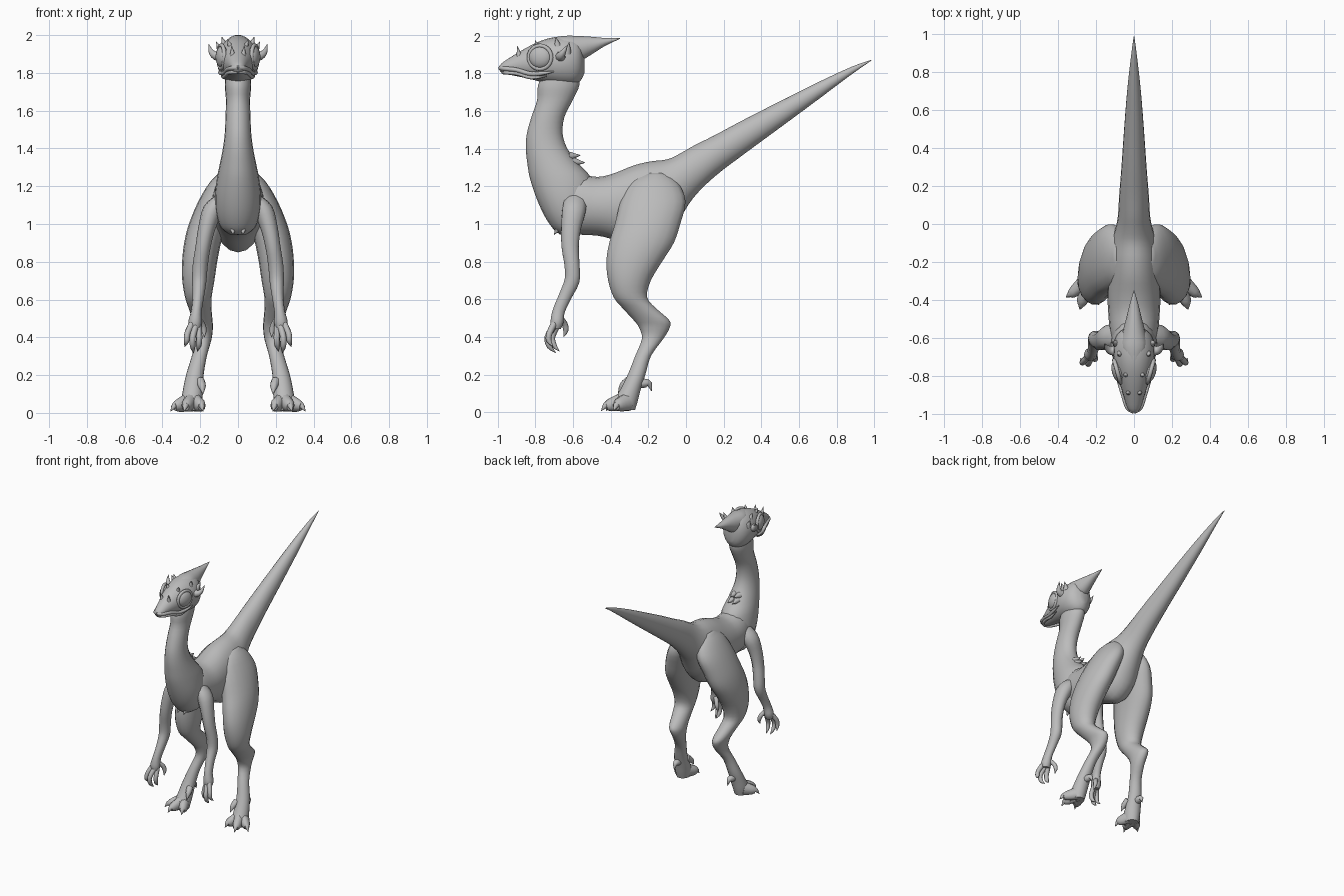
import bpy, bmesh, math
from mathutils import Vector

skin = bpy.data.materials.new("grey_skin")
skin.diffuse_color = (0.5, 0.5, 0.5, 1)


def spline(rows, sub):
    """Catmull-Rom interpolation of rows of numbers."""
    out = []
    for i in range(len(rows) - 1):
        p0, p1 = rows[max(i - 1, 0)], rows[i]
        p2, p3 = rows[i + 1], rows[min(i + 2, len(rows) - 1)]
        for k in range(sub):
            t = k / sub
            out.append([0.5 * (2 * b + (c - a) * t + (2 * a - 5 * b + 4 * c - d) * t * t
                               + (3 * b - a - 3 * c + d) * t ** 3)
                        for a, b, c, d in zip(p0, p1, p2, p3)])
    out.append(list(rows[-1]))
    return out


def finish(ob, name, mirror):
    ob.name = name
    ob.data.materials.clear()
    ob.data.materials.append(skin)
    if mirror:
        ob.modifiers.new("mirror", "MIRROR")
    bpy.ops.object.select_all(action='DESELECT')
    ob.select_set(True)
    bpy.context.view_layer.objects.active = ob
    bpy.ops.object.shade_smooth_by_angle(angle=math.radians(50))
    return ob


def loft(name, rings, n=16, mirror=False):
    """Skin a list of (centre, axis a, axis b) ellipses and cap the ends."""
    bm = bmesh.new()
    loops = []
    for c, a, b in rings:
        loops.append([bm.verts.new(c + a * math.cos(2 * math.pi * k / n)
                                   + b * math.sin(2 * math.pi * k / n)) for k in range(n)])
    for p, q in zip(loops, loops[1:]):
        for k in range(n):
            bm.faces.new((p[k], p[(k + 1) % n], q[(k + 1) % n], q[k]))
    bm.faces.new(loops[0])
    bm.faces.new(loops[-1])
    bmesh.ops.recalc_face_normals(bm, faces=bm.faces)
    me = bpy.data.meshes.new(name)
    bm.to_mesh(me)
    bm.free()
    ob = bpy.data.objects.new(name, me)
    bpy.context.collection.objects.link(ob)
    return finish(ob, name, mirror)


def loft_y(name, rows, n=20):
    """Rows: y, top z, bottom z, half width."""
    loft(name, [(Vector((0, y, (t + b) / 2)), Vector((max(w, .002), 0, 0)),
                 Vector((0, 0, max((t - b) / 2, .002)))) for y, t, b, w in spline(rows, 3)], n)


def loft_z(name, rows, n=20, mirror=False):
    """Rows: z, front y, back y, inner x, outer x."""
    loft(name, [(Vector(((i + o) / 2, (f + b) / 2, z)), Vector(((o - i) / 2, 0, 0)),
                 Vector((0, (b - f) / 2, 0))) for z, f, b, i, o in spline(rows, 3)], n, mirror)


def tube(name, rows, n=10, mirror=True, sub=3):
    """Rows: x, y, z, sideways radius, other radius."""
    rows = spline([r if len(r) == 5 else (*r, r[3]) for r in rows], sub)
    pts = [Vector(r[:3]) for r in rows]
    d = (pts[-1] - pts[0]).normalized()
    ref = Vector((1, 0, 0)) if abs(d.x) < .75 else Vector((0, 0, 1))
    rings = []
    for i, r in enumerate(rows):
        t = (pts[min(i + 1, len(pts) - 1)] - pts[max(i - 1, 0)]).normalized()
        a = (ref - t * t.dot(ref)).normalized()
        rings.append((pts[i], a * max(r[3], .001), t.cross(a) * max(r[4], .001)))
    loft(name, rings, n, mirror)


# Torso running into the long tail
loft_y("torso_and_tail", [
    (-.70, 1.18, 1.00, .06), (-.66, 1.24, .965, .10), (-.58, 1.265, .945, .125),
    (-.47, 1.25, .938, .135), (-.38, 1.27, .915, .14), (-.28, 1.31, .87, .14),
    (-.19, 1.332, .85, .14), (-.10, 1.343, .91, .125), (-.03, 1.375, 1.03, .10),
    (.04, 1.415, 1.14, .085), (.15, 1.47, 1.25, .078), (.3, 1.55, 1.365, .066),
    (.5, 1.652, 1.512, .052), (.7, 1.752, 1.66, .036), (.88, 1.835, 1.795, .016),
    (.985, 1.872, 1.868, .002)])

# Neck widening into the chest
loft_z("neck_and_chest", [
    (1.82, -.74, -.57, -.06, .06), (1.74, -.785, -.565, -.07, .07),
    (1.66, -.79, -.60, -.064, .064), (1.57, -.82, -.645, -.066, .066),
    (1.48, -.845, -.655, -.07, .07), (1.40, -.85, -.63, -.08, .08),
    (1.32, -.842, -.57, -.096, .096), (1.24, -.828, -.50, -.112, .112),
    (1.14, -.795, -.48, -.122, .122), (1.05, -.755, -.48, -.115, .115),
    (.98, -.71, -.50, -.09, .09), (.945, -.67, -.55, -.045, .045)])

# Head, crest and jaw
loft_y("head", [
    (-.99, 1.84, 1.815, .012), (-.97, 1.86, 1.80, .034), (-.90, 1.905, 1.785, .056),
    (-.83, 1.945, 1.77, .078), (-.75, 1.98, 1.75, .10), (-.67, 1.995, 1.735, .112),
    (-.60, 1.99, 1.735, .10), (-.56, 1.965, 1.76, .07), (-.54, 1.90, 1.80, .025)])
loft_y("crest", [
    (-.73, 1.985, 1.93, .03), (-.65, 2.0, 1.90, .068), (-.57, 2.0, 1.865, .06),
    (-.50, 1.995, 1.90, .042), (-.43, 1.988, 1.945, .025), (-.35, 1.987, 1.983, .002)], 14)
tube("upper_lip", [(0, -.986, 1.828, .012), (.034, -.965, 1.825, .012),
                   (.056, -.90, 1.818, .012), (.077, -.83, 1.798, .012),
                   (.094, -.76, 1.80, .010), (.10, -.70, 1.81, .003)], 8)
tube("lower_lip", [(0, -.972, 1.805, .010), (.034, -.95, 1.803, .010),
                   (.055, -.89, 1.797, .010), (.076, -.82, 1.777, .010),
                   (.088, -.74, 1.785, .003)], 8)

# Eyes with raised lids
bpy.ops.mesh.primitive_uv_sphere_add(segments=20, ring_count=12, radius=1,
                                     location=(.084, -.775, 1.885), rotation=(0, 0, -.27))
eye = bpy.context.object
eye.scale = (.032, .062, .058)
bpy.ops.object.transform_apply(location=True, rotation=True, scale=True)
finish(eye, "eyes", True)
bpy.ops.mesh.primitive_torus_add(major_radius=.062, minor_radius=.011, major_segments=24,
                                 minor_segments=8, location=(.088, -.775, 1.885),
                                 rotation=(0, math.pi / 2, -.27))
bpy.ops.object.transform_apply(location=True, rotation=True, scale=True)
finish(bpy.context.object, "eyelids", True)

# Horns and small spikes
tube("cheek_horn", [(.08, -.665, 1.89, .032), (.12, -.665, 1.892, .024),
                    (.143, -.65, 1.915, .014), (.155, -.628, 1.952, .001)], 8)
spikes = {"brow_spike": ((.07, -.68, 1.94), (.085, -.69, 1.99), .022),
          "temple_spike": ((.09, -.63, 1.91), (.115, -.62, 1.965), .022),
          "nose_spike": ((.028, -.885, 1.89), (.034, -.895, 1.945), .016),
          "forehead_spike": ((.04, -.79, 1.94), (.055, -.80, 1.975), .016),
          "nape_tuft": ((.02, -.62, 1.36), (.015, -.56, 1.365), .025),
          "nape_tuft_low": ((.02, -.60, 1.33), (.02, -.535, 1.325), .025),
          "breast_tuft": ((.03, -.67, .99), (.025, -.70, .943), .025)}
for name, (a, b, r) in spikes.items():
    tube(name, [(*a, r), (*b, .001)], 8)

# Arms
tube("arm", [(.09, -.585, 1.13, .035, .06), (.135, -.595, 1.07, .052, .065),
             (.165, -.61, .98, .045, .055), (.185, -.615, .88, .04, .048),
             (.20, -.605, .78, .04, .042), (.205, -.605, .70, .038, .042),
             (.21, -.64, .62, .031, .036), (.22, -.675, .54, .028, .034),
             (.227, -.685, .48, .036, .036), (.227, -.69, .445, .028, .026)])
fingers = [((.245, -.70, .47), (.268, -.725, .42), (.272, -.728, .38), (.283, -.705, .35)),
           ((.225, -.70, .46), (.24, -.735, .40), (.24, -.725, .35), (.235, -.69, .315)),
           ((.21, -.685, .46), (.205, -.71, .40), (.208, -.70, .355), (.215, -.672, .325)),
           ((.215, -.67, .50), (.19, -.645, .47), (.18, -.638, .435), (.178, -.65, .40))]
for i, f in enumerate(fingers):
    tube(f"finger_{i + 1}", [(*p, r) for p, r in zip(f, (.018, .016, .014, .001))], 8)

# Legs from hip to ankle
loft_z("leg", [
    (1.27, -.22, -.10, .0, .10), (1.22, -.30, -.04, .01, .15), (1.12, -.35, .0, .03, .21),
    (1.0, -.38, -.028, .06, .26), (.90, -.41, -.062, .09, .285), (.80, -.425, -.125, .11, .296),
    (.70, -.415, -.185, .125, .295), (.61, -.385, -.205, .14, .28),
    (.55, -.335, -.155, .14, .26), (.49, -.28, -.088, .135, .24), (.45, -.25, -.085, .133, .228),
    (.39, -.235, -.12, .14, .222), (.30, -.27, -.185, .165, .245), (.20, -.31, -.215, .182, .275),
    (.12, -.35, -.24, .185, .292), (.06, -.385, -.255, .19, .30), (.012, -.38, -.27, .20, .295)],
    18, True)

# Toes, claws and rear spur
toes = {"inner": ((.225, -.33), (.20, -.385), (.185, -.425)),
        "middle": ((.25, -.34), (.27, -.40), (.285, -.45)),
        "outer": ((.27, -.31), (.315, -.355), (.357, -.385))}
for name, (a, b, c) in toes.items():
    mid = [(u + v) / 2 for u, v in zip(b, c)]
    tube(name + "_toe", [(*a, .055, .036, .05), (*b, .04, .03, .036),
                         (*mid, .033, .02, .022), (*mid, .025, .008, .01)][:3], 10)
    tube(name + "_claw", [(*b, .045, .02), (*mid, .038, .017), (*c, .008, .001)], 8)
tube("rear_spur", [(.235, -.265, .15, .026), (.232, -.22, .155, .024),
                   (.23, -.195, .15, .016), (.228, -.183, .112, .001)], 8)
tube("instep_claw", [(.20, -.30, .17, .024), (.19, -.335, .14, .02), (.185, -.36, .10, .001)], 8)
